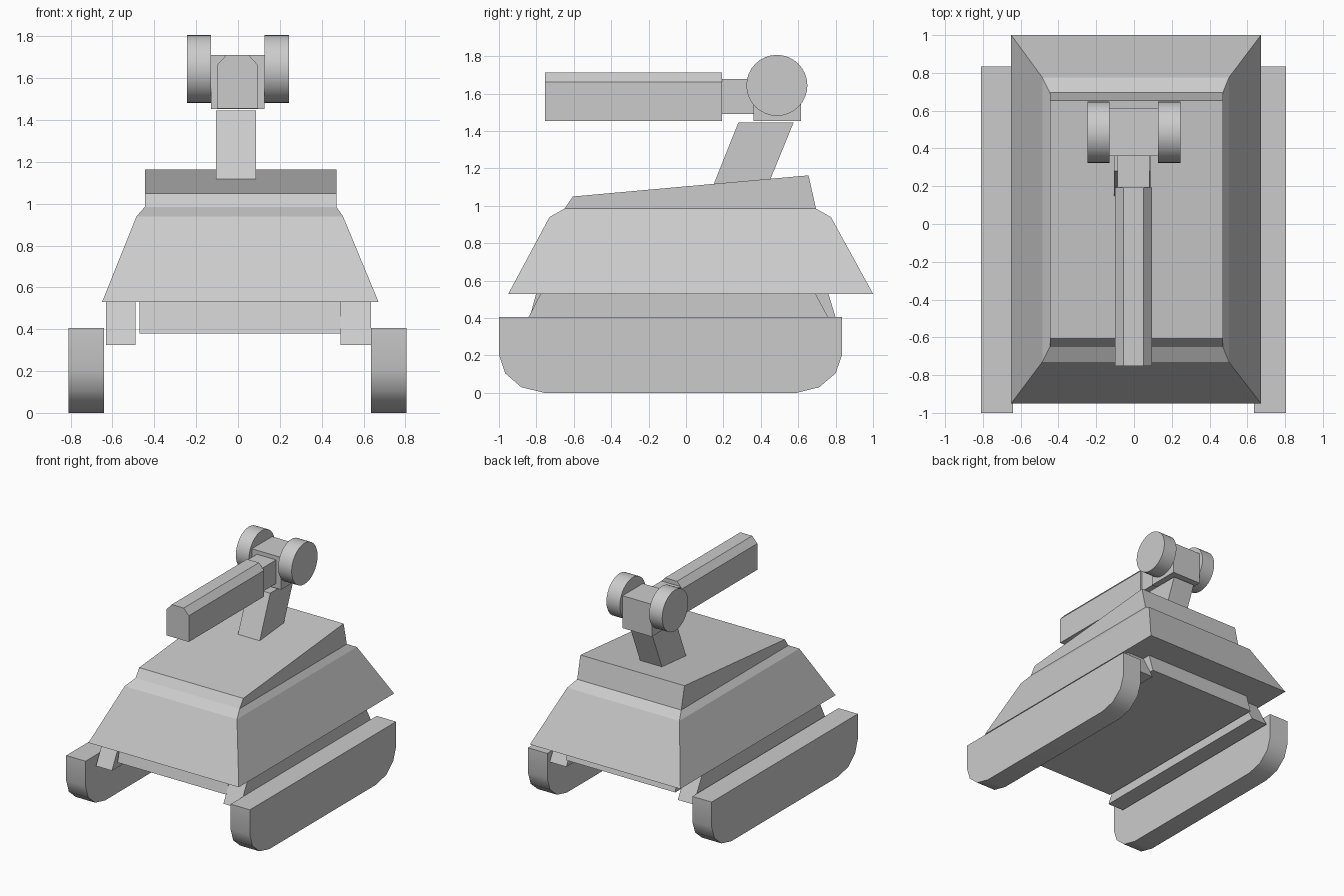
import bpy, bmesh, math

if "Cube" in bpy.data.objects:
    bpy.data.objects.remove(bpy.data.objects["Cube"])


def finish(name, bm, smooth=False):
    bmesh.ops.recalc_face_normals(bm, faces=bm.faces)
    mesh = bpy.data.meshes.new(name)
    bm.to_mesh(mesh)
    bm.free()
    ob = bpy.data.objects.new(name, mesh)
    bpy.context.collection.objects.link(ob)
    if smooth:
        bpy.ops.object.select_all(action='DESELECT')
        ob.select_set(True)
        bpy.context.view_layer.objects.active = ob
        bpy.ops.object.shade_smooth_by_angle(angle=math.radians(40))
    return ob


def loft(name, rings, smooth=False):
    """Join rings of equal point count and cap both ends."""
    bm = bmesh.new()
    loops = [[bm.verts.new(p) for p in r] for r in rings]
    n = len(loops[0])
    for a, b in zip(loops, loops[1:]):
        for i in range(n):
            j = (i + 1) % n
            bm.faces.new((a[i], a[j], b[j], b[i]))
    bm.faces.new(loops[0])
    bm.faces.new(loops[-1])
    return finish(name, bm, smooth)


def side_profile(name, x0, x1, pts, smooth=False):
    """Extrude a (y, z) profile across x."""
    return loft(name, [[(x, y, z) for y, z in pts] for x in (x0, x1)], smooth)


def box(name, x0, x1, y0, y1, z0, z1):
    return side_profile(name, x0, x1, [(y0, z0), (y1, z0), (y1, z1), (y0, z1)])


def rect(x0, x1, y0, y1, zf, zb):
    return [(x0, y0, zf), (x1, y0, zf), (x1, y1, zb), (x0, y1, zb)]


# Tracks and the rails that carry them
track = [(-1, .405), (-1, .205), (-.967, .105), (-.88, .03), (-.755, 0),
         (.59, 0), (.712, .03), (.80, .105), (.835, .205), (.835, .405)]
rail = [(-.883, .325), (.803, .325), (.69, .535), (-.775, .535)]
for side, t0, t1, r0, r1 in (("left", -.81, -.64, -.63, -.49),
                             ("right", .635, .805, .49, .635)):
    side_profile(side + "_track", t0, t1, track, True)
    side_profile(side + "_rail", r0, r1, rail)

# Belly under the hull
side_profile("belly", -.47, .49,
             [(-.842, .38), (.807, .38), (.76, .535), (-.80, .535)])

# Sloped hull with a raised, tilted deck
loft("hull", [rect(-.65, .672, -.95, 1.0, .53, .53),
              rect(-.485, .502, -.73, .775, .94, .94),
              rect(-.445, .47, -.65, .695, .985, .985),
              rect(-.445, .47, -.605, .655, 1.05, 1.163)])

# Leaning neck and head block
side_profile("neck", -.105, .087,
             [(.142, 1.10), (.442, 1.12), (.575, 1.445), (.28, 1.445)])
box("head_block", -.13, .127, .36, .615, 1.453, 1.71)

# Side drums
drum = [(.486 + .163 * math.cos(i * math.tau / 32),
         1.644 + .163 * math.sin(i * math.tau / 32)) for i in range(32)]
for side, x0, x1 in (("left", -.245, -.13), ("right", .127, .245)):
    side_profile(side + "_drum", x0, x1, drum, True)

# Barrel with chamfered top, and its connector
box("barrel_connector", -.087, .082, .185, .365, 1.49, 1.678)
section = [(-.1, 1.455), (.095, 1.455), (.095, 1.663),
           (.05, 1.712), (-.055, 1.712), (-.1, 1.663)]
loft("barrel", [[(x, y, z) for x, z in section] for y in (-.753, .192)])
